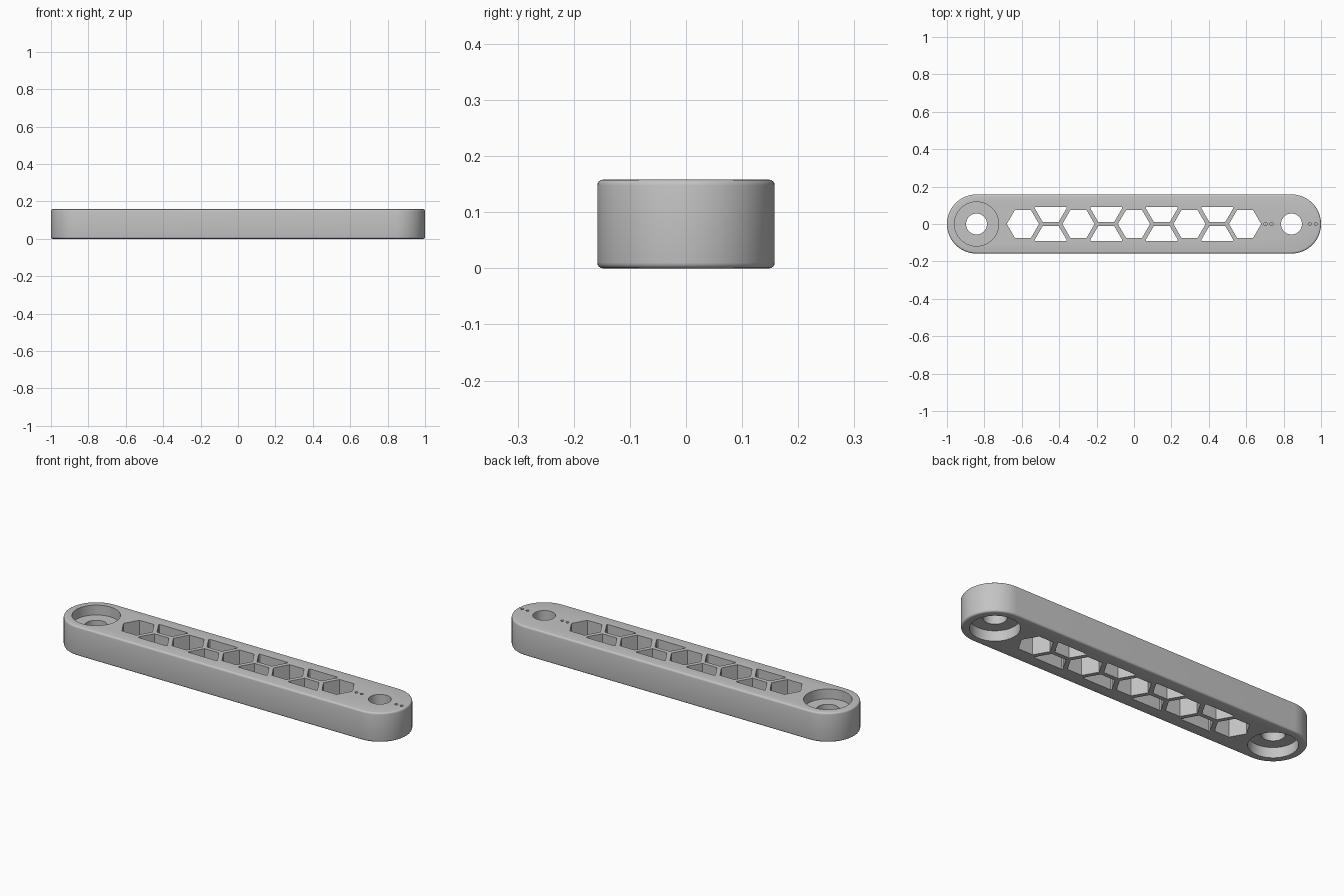
import bpy
import bmesh
from math import pi, sin, cos, radians

if "Cube" in bpy.data.objects:
    bpy.data.objects.remove(bpy.data.objects["Cube"], do_unlink=True)

HALF_WIDTH = HEIGHT = 0.158
END_X = 1 - HALF_WIDTH
ROUND = 0.01

grey = bpy.data.materials.new("light grey")
grey.use_nodes = True
colour = (0.55, 0.55, 0.55, 1)
grey.diffuse_color = colour
grey.node_tree.nodes["Principled BSDF"].inputs["Base Color"].default_value = colour


def make_object(name, rings):
    """Loft closed rings of points into a capped solid."""
    bm = bmesh.new()
    loops = [[bm.verts.new(p) for p in ring] for ring in rings]
    n = len(loops[0])
    for a, b in zip(loops, loops[1:]):
        for i in range(n):
            j = (i + 1) % n
            bm.faces.new((a[i], a[j], b[j], b[i]))
    bm.faces.new(loops[0][::-1])
    bm.faces.new(loops[-1])
    bmesh.ops.recalc_face_normals(bm, faces=bm.faces)
    mesh = bpy.data.meshes.new(name)
    bm.to_mesh(mesh)
    bm.free()
    mesh.materials.append(grey)
    obj = bpy.data.objects.new(name, mesh)
    bpy.context.scene.collection.objects.link(obj)
    return obj


def capsule(radius, z, steps=32):
    ring = []
    for side in (1, -1):
        for i in range(steps + 1):
            a = side * -pi / 2 + pi * i / steps if side == 1 else pi / 2 + pi * i / steps
            ring.append((side * END_X + radius * cos(a), radius * sin(a), z))
    return ring


def prism(x, y, radius, z0, z1, sides, limit=None):
    """Cutter: upright prism, optionally clamped to |y| <= limit."""
    pts = [(x + radius * cos(2 * pi * i / sides), y + radius * sin(2 * pi * i / sides))
           for i in range(sides)]
    if limit:
        # the clipped hexagon keeps its inner half up to the limit line
        s = 1 if y > 0 else -1
        slope = 1 / 3 ** 0.5
        beyond = (limit - abs(y)) * slope
        pts = [(x - radius / 2, y - s * radius * cos(pi / 6)),
               (x + radius / 2, y - s * radius * cos(pi / 6)),
               (x + radius, y), (x + radius - beyond, s * limit),
               (x - radius + beyond, s * limit), (x - radius, y)]
    return make_object("cutter", [[(px, py, z) for px, py in pts] for z in (z0, z1)])


# Bar body with rounded rims
rings = []
for i in range(5):
    a = pi / 2 * i / 4
    rings.append(capsule(HALF_WIDTH - ROUND + ROUND * sin(a), ROUND - ROUND * cos(a)))
rings += [[(x, y, HEIGHT - z) for x, y, z in ring] for ring in reversed(rings)]
bar = make_object("link_bar", rings)

cutters = []
LOW, HIGH = -0.05, HEIGHT + 0.05

# Pivot holes and bearing recesses
for side in (-1, 1):
    cutters.append(prism(side * END_X, 0, 0.056, LOW, HIGH, 48))
    cutters.append(prism(side * END_X, 0, 0.118, LOW, 0.055, 64))
cutters.append(prism(-END_X, 0, 0.118, HEIGHT - 0.053, HIGH, 64))

# Honeycomb openings: full cells on the centre line, clipped cells beside it
PITCH, CELL = 0.297, 0.086
for i in range(5):
    cutters.append(prism((i - 2) * PITCH, 0, CELL, LOW, HIGH, 6))
for i in range(4):
    for side in (-1, 1):
        cutters.append(prism((i - 1.5) * PITCH, side * PITCH / 12 ** 0.5, CELL,
                             LOW, HIGH, 6, limit=0.091))

# Small marker dimples on the top face
for x in (0.703, 0.735, 0.94, 0.972):
    cutters.append(prism(x, 0, 0.008, HEIGHT - 0.012, HIGH, 12))

for cutter in cutters:
    cutter.hide_render = True
    mod = bar.modifiers.new("cut", 'BOOLEAN')
    mod.operation = 'DIFFERENCE'
    mod.solver = 'EXACT'
    mod.object = cutter

# Bake the cuts and drop the cutters
bpy.context.view_layer.update()
graph = bpy.context.evaluated_depsgraph_get()
final = bpy.data.meshes.new_from_object(bar.evaluated_get(graph))
bar.modifiers.clear()
bar.data = final
for cutter in cutters:
    bpy.data.objects.remove(cutter, do_unlink=True)

final.shade_smooth()
final.set_sharp_from_angle(angle=radians(35))
